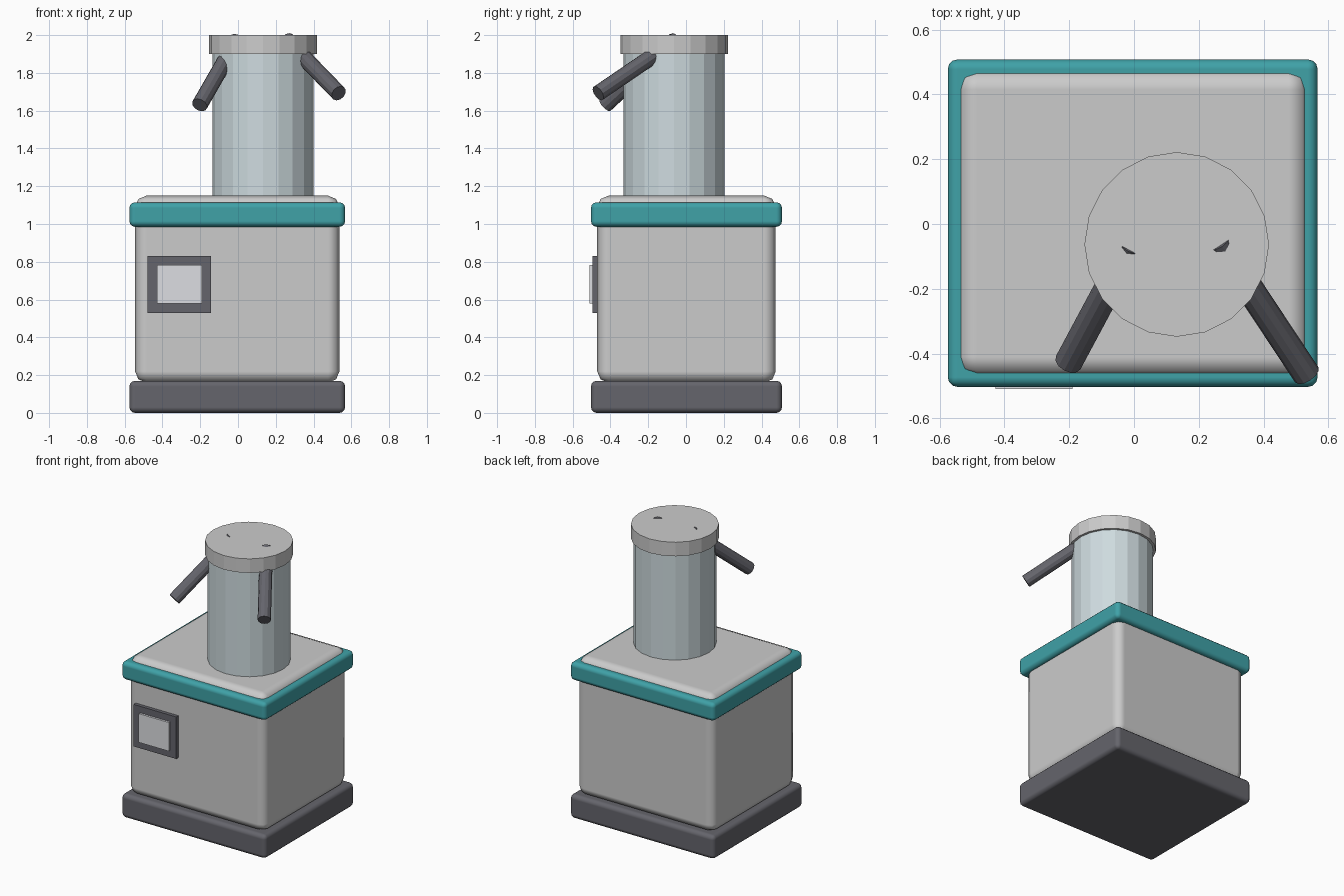
import bpy
from mathutils import Vector

if "Cube" in bpy.data.objects:
    bpy.data.objects.remove(bpy.data.objects["Cube"])


def material(name, rgb):
    m = bpy.data.materials.new(name)
    m.diffuse_color = (*rgb, 1)
    m.use_nodes = True
    m.node_tree.nodes["Principled BSDF"].inputs["Base Color"].default_value = m.diffuse_color
    return m


TEAL = material("teal", (0.05, 0.36, 0.39))
DARK = material("dark_grey", (0.13, 0.13, 0.15))
PALE = material("pale_blue", (0.62, 0.71, 0.74))
WHITE = material("screen_white", (0.72, 0.73, 0.76))


def finish(name, mat):
    ob = bpy.context.object
    ob.name = name
    if mat:
        ob.data.materials.append(mat)
    return ob


def box(name, lo, hi, mat=None, bevel=0, segments=3):
    lo, hi = Vector(lo), Vector(hi)
    bpy.ops.mesh.primitive_cube_add(size=1, location=(lo + hi) / 2)
    ob = finish(name, mat)
    ob.scale = hi - lo
    bpy.ops.object.transform_apply(location=False, rotation=False, scale=True)
    if bevel:
        bpy.ops.object.shade_smooth()
        mod = ob.modifiers.new("rounded_edges", 'BEVEL')
        mod.width = bevel
        mod.segments = segments
        mod.harden_normals = True
    return ob


def rod(name, a, b, radius, sides, mat=None):
    a, b = Vector(a), Vector(b)
    d = b - a
    bpy.ops.mesh.primitive_cylinder_add(
        vertices=sides, radius=radius, depth=d.length, location=(a + b) / 2,
        rotation=d.to_track_quat('Z', 'Y').to_euler())
    return finish(name, mat)


# Cabinet: plinth, main body and coloured rim
box("plinth", (-0.575, -0.503, 0), (0.567, 0.508, 0.17), DARK, 0.03)
box("body", (-0.545, -0.47, 0.16), (0.537, 0.475, 1.15), None, 0.06, 2)
box("rim", (-0.575, -0.503, 0.985), (0.567, 0.508, 1.115), TEAL, 0.03)

# Display panel on the front
box("display_frame", (-0.478, -0.495, 0.53), (-0.142, -0.455, 0.83), DARK)
box("display_screen", (-0.428, -0.51, 0.578), (-0.19, -0.475, 0.783), WHITE)

# Tower with its lid
rod("tower", (0.132, -0.063, 1.10), (0.132, -0.063, 1.92), 0.268, 20, PALE)
rod("lid", (0.132, -0.063, 1.90), (0.132, -0.063, 2.0), 0.285, 20)

# Two outlet pipes angled down to the front
rod("left_pipe", (-0.203, -0.428, 1.63), (-0.006, -0.06, 1.973), 0.043, 12, DARK)
rod("right_pipe", (0.533, -0.465, 1.692), (0.26, -0.052, 1.973), 0.043, 12, DARK)
